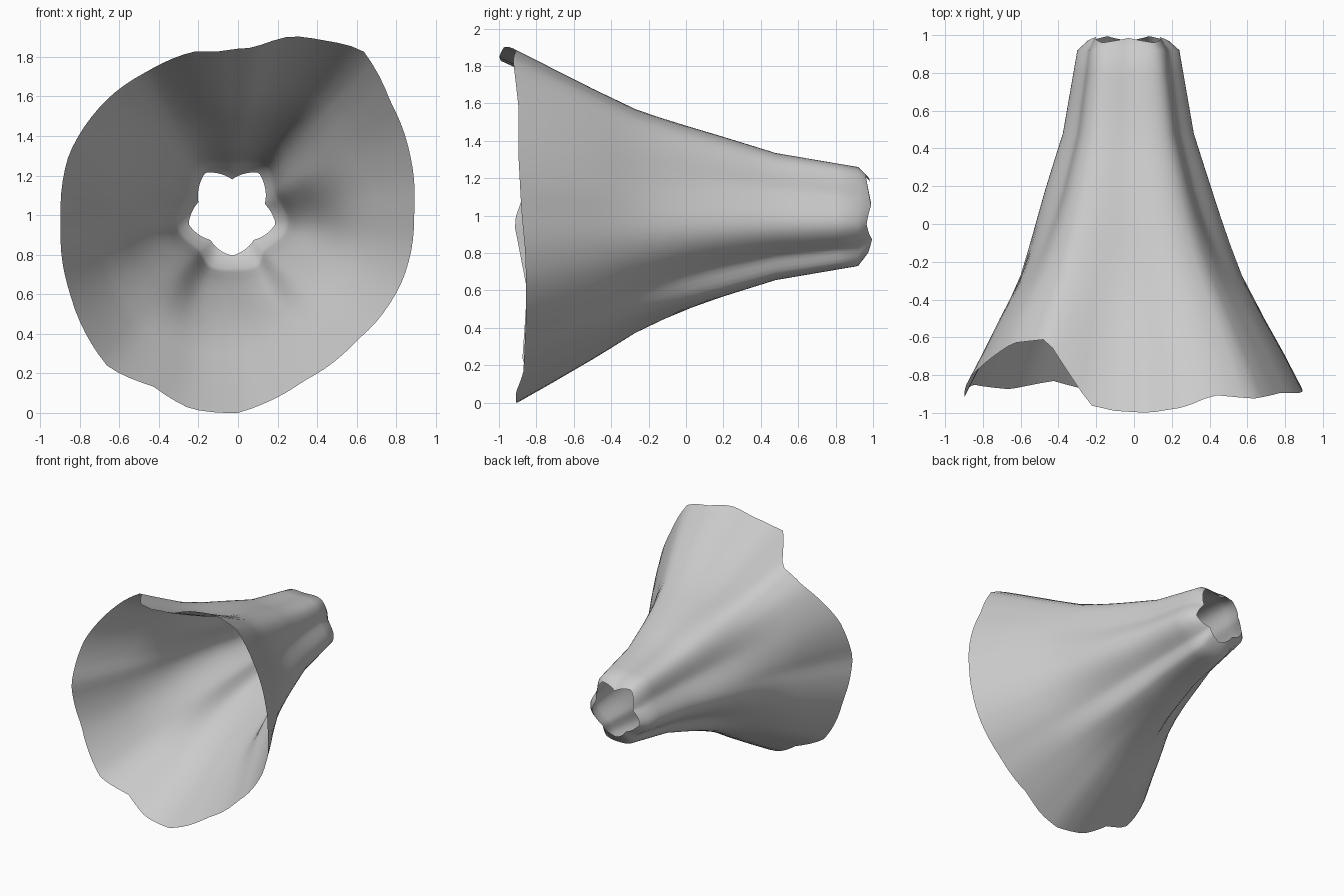
import bpy, bmesh, math

if "Cube" in bpy.data.objects:
    bpy.data.objects.remove(bpy.data.objects["Cube"])

N = 96  # columns around the horn

# irregular front rim (x, z, y), counter-clockwise seen from the front
RIM = [(0, .005, -.91), (.15, .06, -.91), (.33, .165, -.87), (.6, .37, -.86),
       (.69, .455, -.855), (.83, .67, -.855), (.875, .82, -.86), (.89, 1.03, -.88),
       (.87, 1.31, -.895), (.77, 1.58, -.895), (.63, 1.84, -.925), (.42, 1.89, -.905),
       (.27, 1.91, -.97), (.08, 1.85, -1), (-.1, 1.83, -.99), (-.23, 1.83, -.96),
       (-.46, 1.73, -.61), (-.64, 1.61, -.63), (-.855, 1.31, -.8), (-.895, .97, -.92),
       (-.85, .61, -.85), (-.655, .235, -.875), (-.43, .14, -.83), (-.24, .025, -.88)]
# small star-shaped hole at the back
TIP = [(-.03, .8, .97), (.08, .88, .995), (.19, .96, .965), (.135, 1.06, .99),
       (.105, 1.22, .96), (-.03, 1.185, .985), (-.165, 1.22, .96), (-.2, 1.07, .99),
       (-.25, .96, .965), (-.14, .88, .995)]
# lengthwise folds: angle and radius factor
FOLD = [(-90, 1), (-65, 1.03), (-46, .87), (-10, 1.03), (25, .89), (57, 1.1),
        (90, .98), (123, 1.1), (156, .89), (190, 1.03), (226, .88), (248, 1.02)]
# flare: y and mean radius
FLARE = [(1, .25), (.92, .265), (.48, .34), (.03, .48), (-.24, .57), (-.5, .7), (-1, .96)]
RINGS = [.92, .8, .64, .48, .33, .18, .03, -.12, -.27, -.4, -.5]


def smooth(t):
    t = max(0, min(1, t))
    return t * t * (3 - 2 * t)


def radius(y):
    for (y0, r0), (y1, r1) in zip(FLARE, FLARE[1:]):
        if y >= y1:
            return r0 + (r1 - r0) * (y0 - y) / (y0 - y1)
    return FLARE[-1][1]


def polar(points, cx):
    return sorted((math.degrees(math.atan2(z - 1, x - cx)) % 360,
                   (math.hypot(x - cx, z - 1), y)) for x, z, y in points)


def sample(table, angle, ease=False):
    """Interpolate a table of (angle, values) around the full circle."""
    ext = ([(table[-1][0] - 360, table[-1][1])] + table
           + [(table[0][0] + 360, table[0][1])])
    for (a0, v0), (a1, v1) in zip(ext, ext[1:]):
        if a0 <= angle <= a1:
            t = (angle - a0) / max(a1 - a0, 1e-6)
            t = smooth(t) if ease else t
            return [p + (q - p) * t for p, q in zip(v0, v1)]


rim, tip = polar(RIM, 0), polar(TIP, -.03)
fold = sorted((a % 360, (f,)) for a, f in FOLD)

# horn: one column of points per angle, from the tip to the flared rim
bm = bmesh.new()
columns = []
for j in range(N):
    deg = 360 * j / N
    c, s = math.cos(math.radians(deg)), math.sin(math.radians(deg))
    rim_r, rim_y = sample(rim, deg)
    tip_r, tip_y = sample(tip, deg)
    f = sample(fold, deg, True)[0]
    flare = rim_r / radius(rim_y)
    pts = [(tip_r, tip_y, -.03)]
    for y in RINGS:
        w = smooth((y + .6) / .85)
        pts.append((radius(y) * (f * w + flare * (1 - w)), y, -.03 * smooth((y + .9) / 1.2)))
    mid_y = (rim_y - .5) / 2
    pts += [(radius(mid_y) * flare, mid_y, 0), (rim_r, rim_y, 0)]
    columns.append([bm.verts.new((cx + r * c, y, 1 + r * s)) for r, y, cx in pts])

for j in range(N):
    a, b = columns[j], columns[(j + 1) % N]
    for i in range(len(a) - 1):
        bm.faces.new((a[i], b[i], b[i + 1], a[i + 1])).smooth = True

# rest exactly on the ground
low = min(v.co.z for v in bm.verts)
bmesh.ops.translate(bm, verts=bm.verts, vec=(0, 0, -low))
mesh = bpy.data.meshes.new("flared_horn")
bm.to_mesh(mesh)
bm.free()
horn = bpy.data.objects.new("flared_horn", mesh)
bpy.context.collection.objects.link(horn)
